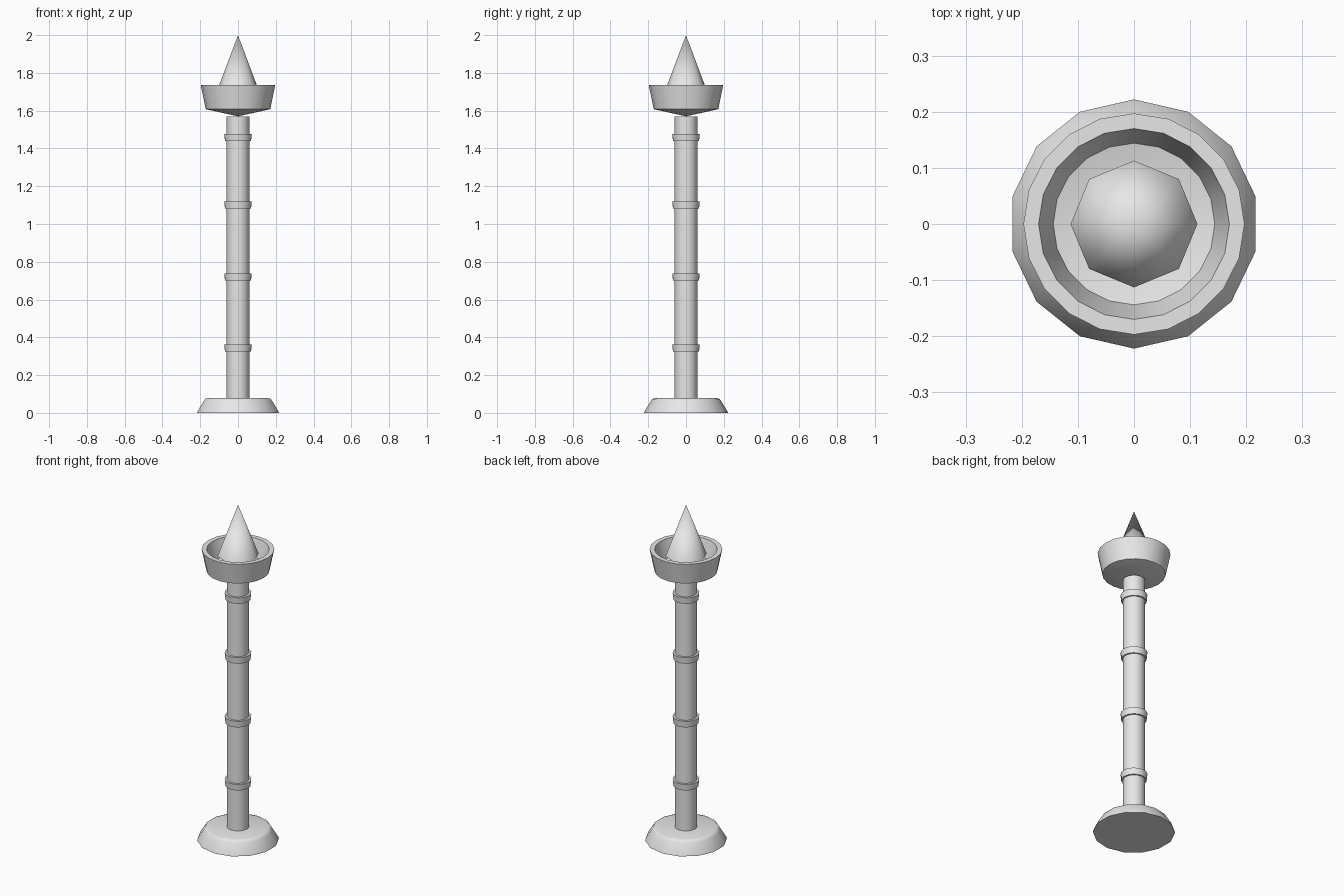
import bpy
import bmesh
import math

cube = bpy.data.objects.get("Cube")
if cube:
    bpy.data.objects.remove(cube, do_unlink=True)

stone = bpy.data.materials.new("light_grey")
stone.use_nodes = True
GREY = (0.8, 0.8, 0.8, 1)
stone.diffuse_color = GREY
stone.node_tree.nodes["Principled BSDF"].inputs["Base Color"].default_value = GREY


def lathe(name, profile, sides, angle=30, closed=False):
    """Revolve (radius, z) points around z; the first corner lies on +y."""
    bm = bmesh.new()
    rings = []
    for r, z in profile:
        if r == 0:
            rings.append([bm.verts.new((0, 0, z))] * sides)
            continue
        turns = [math.pi / 2 + math.tau * i / sides for i in range(sides)]
        rings.append([bm.verts.new((r * math.cos(a), r * math.sin(a), z)) for a in turns])
    pairs = list(zip(rings, rings[1:]))
    if closed:
        pairs.append((rings[-1], rings[0]))
    for low, high in pairs:
        for i in range(sides):
            j = (i + 1) % sides
            corners = [low[i], low[j], high[j], high[i]]
            bm.faces.new(list(dict.fromkeys(corners)))
    bmesh.ops.recalc_face_normals(bm, faces=bm.faces)
    mesh = bpy.data.meshes.new(name)
    bm.to_mesh(mesh)
    bm.free()
    mesh.materials.append(stone)
    obj = bpy.data.objects.new(name, mesh)
    bpy.context.collection.objects.link(obj)
    bpy.ops.object.select_all(action='DESELECT')
    obj.select_set(True)
    bpy.context.view_layer.objects.active = obj
    bpy.ops.object.shade_smooth_by_angle(angle=math.radians(angle))
    return obj


# Wide foot with a softened upper edge
lathe("base", [(0, 0), (0.222, 0), (0.22, 0.008), (0.185, 0.064),
               (0.178, 0.074), (0.165, 0.078), (0, 0.078)], 14, 40)

# Tall shaft
lathe("pole", [(0, 0.07), (0.06, 0.07), (0.06, 1.57), (0, 1.57)], 16)

# Slightly flared bands around the shaft
for n, z in enumerate((0.343, 0.72, 1.1, 1.458), 1):
    lathe(f"band_{n}", [(0.056, z - 0.019), (0.069, z - 0.019),
                        (0.073, z + 0.019), (0.056, z + 0.019)], 16, closed=True)

# Hollow fire bowl with a shallow conical underside
lathe("bowl", [(0, 1.57), (0.171, 1.608), (0.197, 1.735), (0.17, 1.735),
               (0.144, 1.634), (0, 1.6)], 20)

# Eight-sided flame
lathe("flame", [(0, 1.7), (0.113, 1.7), (0, 2)], 8, 50)
